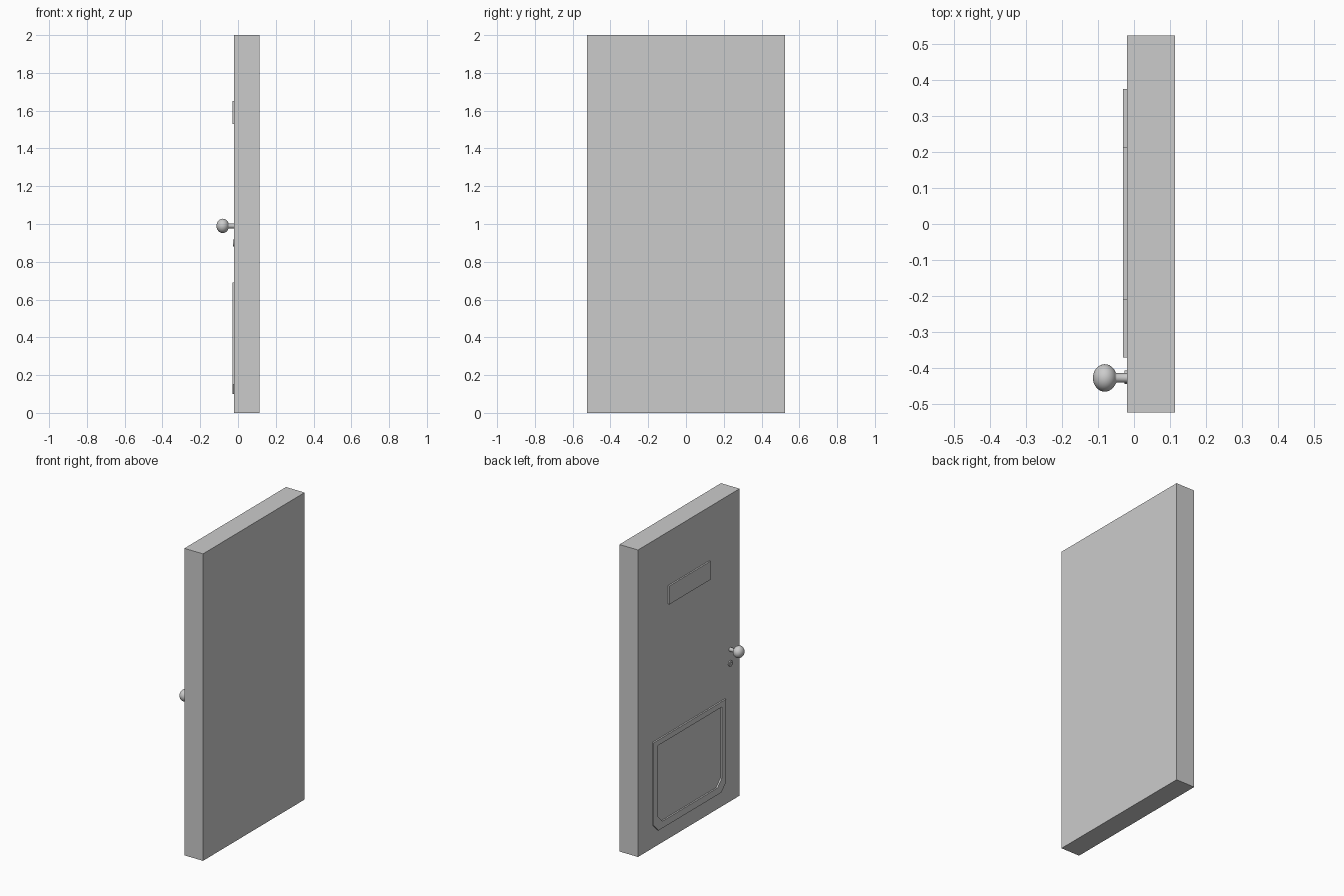
import bpy, bmesh, math

if "Cube" in bpy.data.objects:
    bpy.data.objects.remove(bpy.data.objects["Cube"])

FACE = -0.02   # x of the door's decorated face


def box(name, lo, hi):
    c = [(a + b) / 2 for a, b in zip(lo, hi)]
    bpy.ops.mesh.primitive_cube_add(size=1, location=c)
    o = bpy.context.object
    o.name = name
    o.scale = [b - a for a, b in zip(lo, hi)]
    bpy.ops.object.transform_apply(location=True, rotation=True, scale=True)
    return o


def lathe(name, profile, y, z, n=32):
    """Spin (x, radius) points around an x-parallel axis through y, z."""
    bm = bmesh.new()
    rings = []
    for x, r in profile:
        if r == 0:
            rings.append([bm.verts.new((x, y, z))] * n)
        else:
            rings.append([bm.verts.new((x, y + r * math.cos(math.tau * i / n),
                                        z + r * math.sin(math.tau * i / n))) for i in range(n)])
    for a, b in zip(rings, rings[1:]):
        for i in range(n):
            j = (i + 1) % n
            bm.faces.new(dict.fromkeys([a[i], a[j], b[j], b[i]]))
    return finish(name, bm, True)


def finish(name, bm, smooth=False):
    bmesh.ops.recalc_face_normals(bm, faces=bm.faces)
    me = bpy.data.meshes.new(name)
    bm.to_mesh(me)
    bm.free()
    o = bpy.data.objects.new(name, me)
    bpy.context.collection.objects.link(o)
    if smooth:
        bpy.ops.object.select_all(action='DESELECT')
        o.select_set(True)
        bpy.context.view_layer.objects.active = o
        bpy.ops.object.shade_smooth_by_angle(angle=math.radians(40))
    return o


def flap_outline(y0, y1, z0, z1, c):
    """Rectangle with clipped lower corners."""
    return [(y0, z1), (y0, z0 + c), (y0 + c, z0), (y1 - c, z0), (y1, z0 + c), (y1, z1)]


# Door slab
box("door_slab", (FACE, -0.523, 0), (0.114, 0.523, 2))

# Upper plate
box("upper_plate", (-0.03, -0.21, 1.53), (FACE, 0.213, 1.65))

# Lower flap frame: ring between two clipped outlines
bm = bmesh.new()
outer = flap_outline(-0.371, 0.375, 0.10, 0.69, 0.05)
inner = flap_outline(-0.326, 0.330, 0.145, 0.655, 0.045)
loops = [[bm.verts.new((x, y, z)) for y, z in pts]
         for x, pts in ((FACE, outer), (-0.03, outer), (-0.03, inner), (FACE, inner))]
for k in range(4):
    a, b = loops[k], loops[(k + 1) % 4]
    for i in range(6):
        j = (i + 1) % 6
        bm.faces.new((a[i], a[j], b[j], b[i]))
finish("flap_frame", bm)

# Knob with its neck
ball = [(-0.081 - 0.033 * math.cos(math.pi * i / 16), 0.038 * math.sin(math.pi * i / 16))
        for i in range(15)]
ball[0] = (-0.114, 0)
lathe("door_knob", ball + [(-0.048, 0.013), (FACE, 0.013), (FACE, 0)], -0.427, 0.99)

# Lock disc with a sunken centre
lathe("lock", [(-0.023, 0), (-0.023, 0.008), (-0.027, 0.009), (-0.027, 0.019),
               (FACE, 0.019), (FACE, 0)], -0.425, 0.90)
